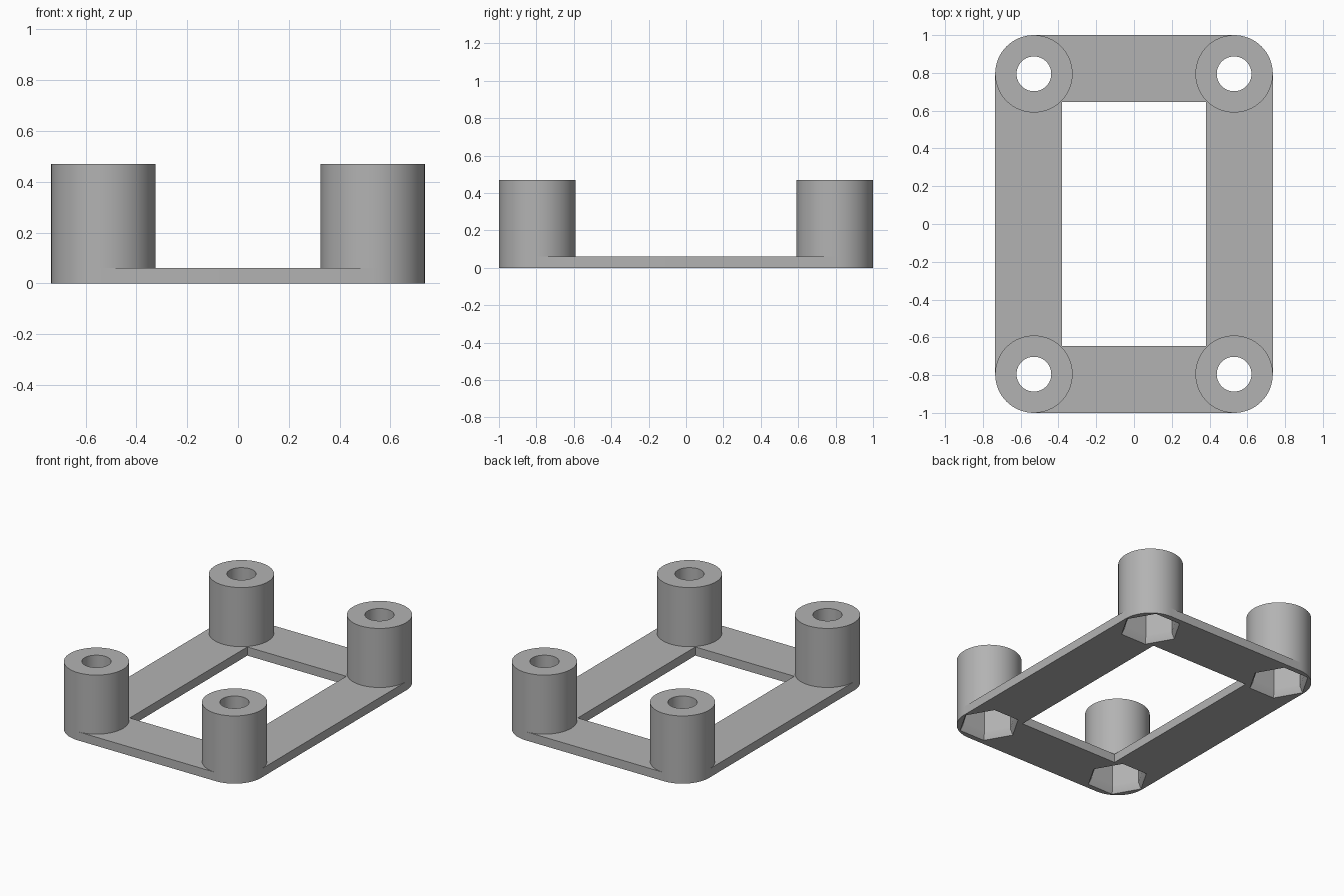
import bpy
import bmesh
from math import cos, sin, pi

cube = bpy.data.objects.get("Cube")
if cube:
    bpy.data.objects.remove(cube, do_unlink=True)

# Overall dimensions
HALF_X, HALF_Y = 0.735, 1.0
OPEN_X, OPEN_Y = 0.38, 0.645
PLATE, HEIGHT = 0.06, 0.47
POST_R, BORE_R = 0.205, 0.092
CX, CY = HALF_X - POST_R, HALF_Y - POST_R
SIDES = 64

grey = bpy.data.materials.new("grey plastic")
grey.use_nodes = True
COLOUR = (0.45, 0.45, 0.45, 1)
grey.diffuse_color = COLOUR
grey.node_tree.nodes["Principled BSDF"].inputs["Base Color"].default_value = COLOUR


def circle(r, z, n, x=0, y=0):
    return [(x + r * cos(2 * pi * i / n), y + r * sin(2 * pi * i / n), z)
            for i in range(n)]


def loft(bm, rings):
    """Closed solid through a stack of equal rings, bottom to top."""
    loops = [[bm.verts.new(p) for p in ring] for ring in rings]
    n = len(loops[0])
    for low, high in zip(loops, loops[1:]):
        for i in range(n):
            j = (i + 1) % n
            bm.faces.new((low[i], low[j], high[j], high[i]))
    bm.faces.new(loops[0][::-1])
    bm.faces.new(loops[-1])


def solid(name, stacks):
    bm = bmesh.new()
    for rings in stacks:
        loft(bm, rings)
    mesh = bpy.data.meshes.new(name)
    bm.to_mesh(mesh)
    bm.free()
    mesh.materials.append(grey)
    ob = bpy.data.objects.new(name, mesh)
    bpy.context.collection.objects.link(ob)
    return ob


def cut(ob, *cutters):
    """Subtract the cutters and keep the finished mesh."""
    for c in cutters:
        m = ob.modifiers.new("cut", "BOOLEAN")
        m.operation, m.solver, m.object = "DIFFERENCE", "EXACT", c
    graph = bpy.context.evaluated_depsgraph_get()
    mesh = bpy.data.meshes.new_from_object(ob.evaluated_get(graph))
    ob.modifiers.clear()
    ob.data = mesh


def rounded_plate(z):
    pts = []
    for k, (sx, sy) in enumerate([(1, 1), (-1, 1), (-1, -1), (1, -1)]):
        for i in range(SIDES // 4 + 1):
            a = pi / 2 * k + 2 * pi * i / SIDES
            pts.append((sx * CX + POST_R * cos(a), sy * CY + POST_R * sin(a), z))
    return pts


def rectangle(z):
    return [(OPEN_X, OPEN_Y, z), (-OPEN_X, OPEN_Y, z),
            (-OPEN_X, -OPEN_Y, z), (OPEN_X, -OPEN_Y, z)]


corners = {"back_left": (CX, CY), "back_right": (-CX, CY),
           "front_left": (CX, -CY), "front_right": (-CX, -CY)}

# Cutters: central opening, flared hexagonal nut pockets and screw bores
opening = solid("opening_cutter", [[rectangle(-0.1), rectangle(0.2)]])
pockets = solid("nut_pocket_cutter", [
    [circle(0.2, -0.01, 6, *c), circle(0.175, 0.04, 6, *c), circle(0.175, 0.24, 6, *c)]
    for c in corners.values()])
bores = solid("bore_cutter", [
    [circle(BORE_R, 0.15, SIDES, *c), circle(BORE_R, 0.6, SIDES, *c)]
    for c in corners.values()])

# Base frame
frame = solid("base_frame", [[rounded_plate(0), rounded_plate(PLATE)]])
cut(frame, opening, pockets)
parts = [frame]

# Hollow corner posts
for name, c in corners.items():
    post = solid(name + "_post", [[circle(POST_R, PLATE, SIDES, *c),
                                   circle(POST_R, HEIGHT, SIDES, *c)]])
    cut(post, pockets, bores)
    parts.append(post)

for helper in (opening, pockets, bores):
    bpy.data.objects.remove(helper, do_unlink=True)

# Smooth the round walls, keep the rims sharp
bpy.ops.object.select_all(action="DESELECT")
for ob in parts:
    ob.select_set(True)
bpy.context.view_layer.objects.active = frame
bpy.ops.object.shade_smooth_by_angle(angle=pi / 6)
